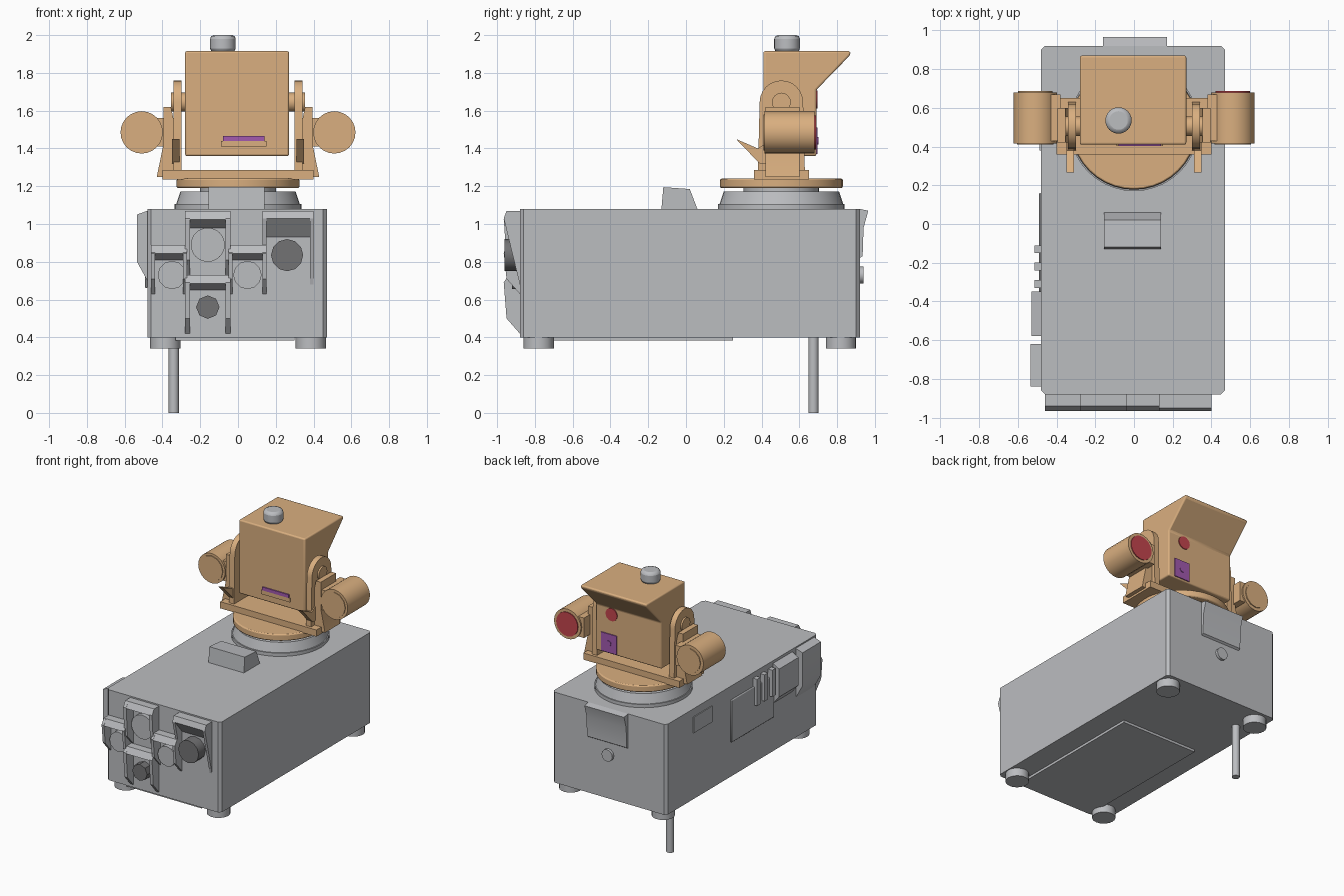
import bpy, bmesh, math
from mathutils import Matrix, Vector

if "Cube" in bpy.data.objects:
    bpy.data.objects.remove(bpy.data.objects["Cube"])


def mat(name, c):
    m = bpy.data.materials.new(name)
    m.diffuse_color = (*c, 1)
    m.use_nodes = True
    m.node_tree.nodes["Principled BSDF"].inputs["Base Color"].default_value = m.diffuse_color
    return m


GREY = mat("light_grey", (0.50, 0.51, 0.53))
DARK = mat("dark_grey", (0.17, 0.17, 0.175))
TAN = mat("tan", (0.70, 0.43, 0.215))
RED = mat("lens_red", (0.55, 0.06, 0.075))
PURPLE = mat("sensor_purple", (0.36, 0.10, 0.43))


def finish(name, bm, m, bevel=0, seg=2, smooth=True):
    bmesh.ops.recalc_face_normals(bm, faces=bm.faces)
    me = bpy.data.meshes.new(name)
    bm.to_mesh(me)
    bm.free()
    me.materials.append(m)
    o = bpy.data.objects.new(name, me)
    bpy.context.collection.objects.link(o)
    bpy.ops.object.select_all(action='DESELECT')
    o.select_set(True)
    bpy.context.view_layer.objects.active = o
    if bevel:
        b = o.modifiers.new("bevel", 'BEVEL')
        b.width, b.segments = bevel, seg
        b.limit_method, b.angle_limit = 'ANGLE', math.radians(40)
    if smooth:
        bpy.ops.object.shade_smooth_by_angle(angle=math.radians(35))
    return o


def prism(name, pts, a, b, axis, m, bevel=0, seg=2):
    """Extrude a profile: (y,z) along x, (x,z) along y or (x,y) along z."""
    put = {'x': lambda p, t: (t, p[0], p[1]),
           'y': lambda p, t: (p[0], t, p[1]),
           'z': lambda p, t: (p[0], p[1], t)}[axis]
    bm = bmesh.new()
    lo = [bm.verts.new(put(p, a)) for p in pts]
    hi = [bm.verts.new(put(p, b)) for p in pts]
    bm.faces.new(lo)
    bm.faces.new(hi[::-1])
    n = len(pts)
    for i in range(n):
        j = (i + 1) % n
        bm.faces.new((lo[i], lo[j], hi[j], hi[i]))
    return finish(name, bm, m, bevel, seg)


def box(name, x0, x1, y0, y1, z0, z1, m, bevel=0):
    return prism(name, [(x0, y0), (x1, y0), (x1, y1), (x0, y1)], z0, z1, 'z', m, bevel)


def cyl(name, c, r, depth, axis, m, seg=32, r2=None, bevel=0):
    """Cylinder or cone centred at c along the given axis."""
    bm = bmesh.new()
    d = Vector({'x': (1, 0, 0), 'y': (0, 1, 0), 'z': (0, 0, 1)}[axis])
    M = Matrix.Translation(c) @ d.to_track_quat('Z', 'Y').to_matrix().to_4x4()
    bmesh.ops.create_cone(bm, cap_ends=True, segments=seg, radius1=r,
                          radius2=r if r2 is None else r2, depth=depth, matrix=M)
    return finish(name, bm, m, bevel)


# Equipment case with rounded upright corners
c = 0.02
prism("case", [(-.48 + c, -.88), (.47 - c, -.88), (.47, -.88 + c), (.47, .92 - c),
               (.47 - c, .92), (-.48 + c, .92), (-.48, .92 - c), (-.48, -.88 + c)],
      .40, 1.08, 'z', GREY)
box("bottom_panel", -.33, .30, -.86, .25, .382, .40, GREY)

# Feet and the stake below the case
for x in (-.385, .385):
    for y in (-.78, .82):
        cyl("foot", (x, y, .37), .08, .06, 'z', GREY, 20)
cyl("stake", (-.34, .675, .20), .027, .40, 'z', GREY, 16)

# Front connector hoods: two side walls, a top and a sloped sill
def hood(name, x0, x1, z0, z1, w, top):
    wall = [(-.88, z0), (-.95, z0 + .08), (-.965, z1 - .04), (-.94, z1), (-.88, z1)]
    prism(name + "_left_wall", wall, x0, x0 + w, 'x', GREY)
    prism(name + "_right_wall", wall, x1 - w, x1, 'x', GREY)
    prism(name + "_top", [(-.88, z1 - top - .03), (-.965, z1 - .045), (-.94, z1), (-.88, z1)],
          x0, x1, 'x', GREY)


hood("upper_hood", -.28, -.04, .73, 1.07, .025, .06)
hood("lower_hood", -.28, -.04, .42, .73, .025, .05)
hood("left_hood", -.46, -.27, .63, .89, .02, .05)
hood("middle_hood", -.05, .15, .63, .89, .02, .05)
prism("right_hood", [(-.88, .93), (-.965, 1.03), (-.95, 1.07), (-.88, 1.07)], .13, .40, 'x', GREY)
prism("right_hood_wall", [(-.88, .68), (-.965, 1.03), (-.88, 1.07)], .13, .15, 'x', GREY)
prism("right_hood_wall", [(-.88, .68), (-.965, 1.03), (-.88, 1.07)], .38, .40, 'x', GREY)

# Front connectors
cyl("upper_connector", (-.16, -.895, .89), .09, .03, 'y', GREY)
for x in (-.35, .05):
    cyl("side_connector", (x, -.90, .73), .075, .04, 'y', GREY, 12)
cyl("lower_connector", (-.16, -.91, .56), .062, .06, 'y', DARK, 8)
cyl("right_connector", (.26, -.92, .835), .085, .08, 'y', DARK, 12)

# Side panels and vents on the left
prism("vent_cover", [(-.48, .70), (-.535, .80), (-.535, 1.05), (-.48, 1.07)], -.84, -.62, 'y', GREY)
prism("vent_cover", [(-.48, .76), (-.53, .82), (-.53, 1.03), (-.48, 1.06)], -.58, -.35, 'y', GREY)
for y in (-.33, -.24, -.15):
    box("vent_fin", -.515, -.48, y, y + .04, .84, 1.04, GREY)
box("side_hatch", -.492, -.48, -.35, .16, .66, .98, GREY, .008)
box("small_hatch", -.487, -.48, .38, .60, .90, 1.02, GREY)

# Rear flap and latch
prism("rear_flap", [(.92, .82), (.935, .83), (.94, .98), (.965, 1.07), (.92, 1.08)], -.16, .17, 'x', GREY)
cyl("rear_latch", (0, .925, .73), .045, .03, 'y', GREY, 12)

# Raised box on the lid
prism("lid_box", [(-.13, 1.08), (.06, 1.08), (.02, 1.185), (-.12, 1.195)], -.155, .14, 'x', GREY)

# Turntable
cyl("turntable_base", (0, .505, 1.09), .335, .03, 'z', GREY, 40)
cyl("turntable_ring", (0, .505, 1.135), .33, .075, 'z', GREY, 40, r2=.305)
cyl("turntable_hub", (0, .505, 1.18), .20, .04, 'z', GREY)
cyl("turntable_disc", (0, .505, 1.215), .325, .05, 'z', TAN, 40, bevel=.008)

# Yoke base and mirrored arms
box("yoke_base", -.40, .40, .36, .65, 1.235, 1.285, TAN)
R, cy, cz = .115, .505, 1.645
arm = [(cy - R - .01, 1.25), (cy + R + .01, 1.25)]
arm += [(cy + R * math.cos(t * math.pi / 12), cz + R * math.sin(t * math.pi / 12)) for t in range(13)]
for s in (-1, 1):
    prism("yoke_arm", arm, s * .30, s * .342, 'x', TAN)
    prism("arm_gusset", [(s * .33, 1.25), (s * .43, 1.25), (s * .395, 1.42), (s * .395, 1.62),
                         (s * .355, 1.62), (s * .33, 1.50)], .42, .60, 'y', TAN)
    prism("arm_prong", [(.265, 1.45), (.39, 1.32), (.46, 1.32), (.46, 1.45), (.38, 1.40)],
          s * .31, s * .35, 'x', TAN)
    cyl("tilt_pivot", (s * .30, cy, 1.645), .05, .11, 'x', TAN, 16)
    # Side barrels with end rims
    cyl("side_barrel", (s * .51, .548, 1.485), .112, .265, 'y', TAN, 24)
    box("barrel_mount", min(s * .38, s * .46), max(s * .38, s * .46), .43, .67, 1.41, 1.56, TAN)
    cyl("barrel_front_cap", (s * .51, .414, 1.485), .095, .008, 'y', TAN, 12)
cyl("barrel_lens", (.51, .683, 1.485), .09, .008, 'y', RED, 24)
cyl("barrel_rear_cap", (-.51, .683, 1.485), .09, .008, 'y', TAN, 12)

# Sensor head with the overhanging rear visor
prism("sensor_head", [(.41, 1.36), (.69, 1.36), (.69, 1.71), (.87, 1.895), (.87, 1.915), (.41, 1.915)],
      -.28, .27, 'x', TAN, .02, 3)
box("front_slot", -.09, .15, .402, .412, 1.41, 1.44, TAN)
box("front_strip", -.08, .14, .402, .412, 1.44, 1.465, PURPLE)
cyl("rear_lens", (.135, .692, 1.66), .048, .008, 'y', RED, 16)
box("rear_sensor", .09, .22, .688, .697, 1.37, 1.51, PURPLE)
cyl("sensor_pupil", (.155, .698, 1.44), .02, .006, 'y', PURPLE, 12)

# Knob on top of the head
cyl("top_knob", (-.08, .535, 1.955), .068, .09, 'z', GREY, 24, bevel=.02)
